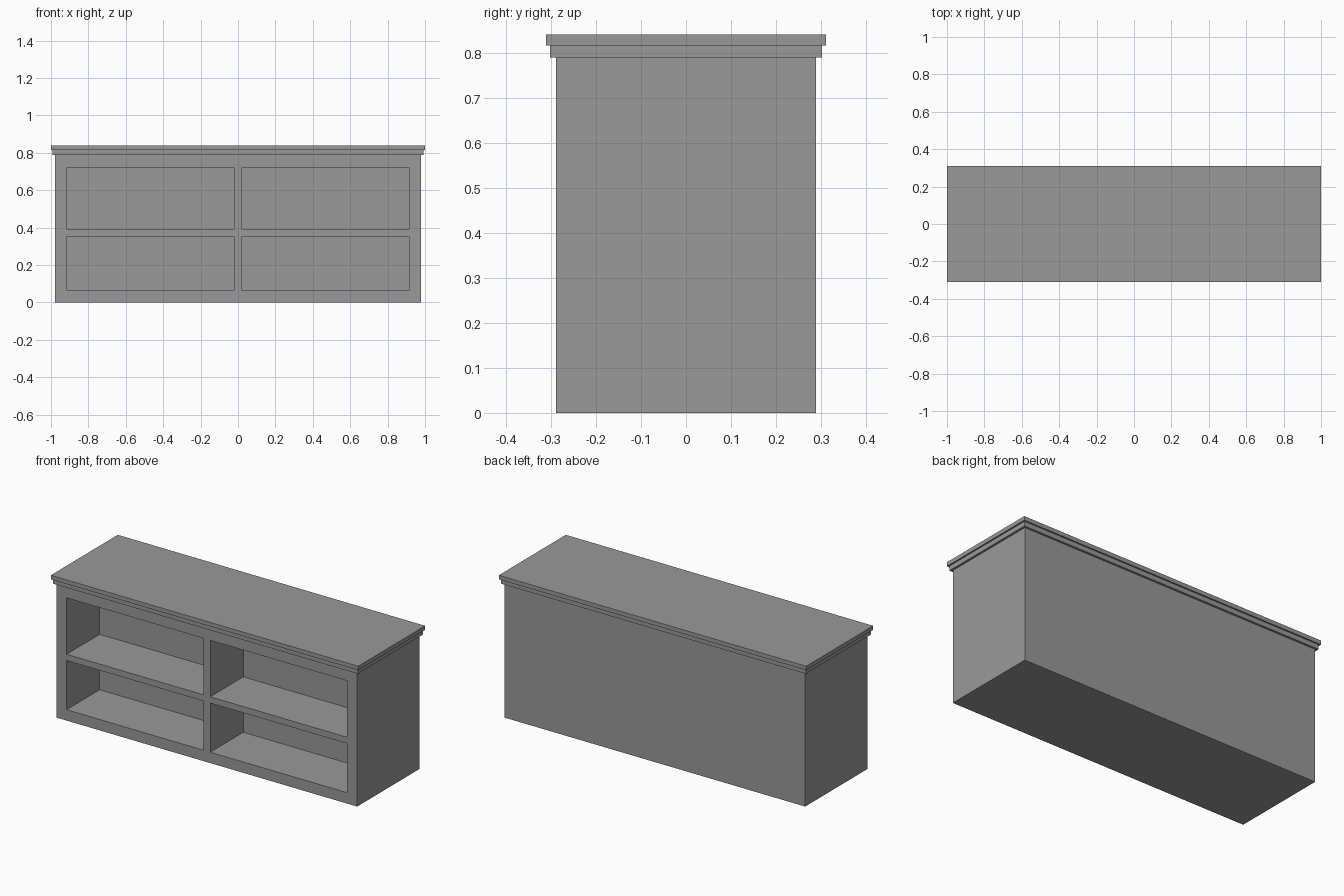
import bpy

cube = bpy.data.objects.get("Cube")
if cube:
    bpy.data.objects.remove(cube, do_unlink=True)

# One plain grey for the whole cabinet
grey = bpy.data.materials.new("plain_grey")
grey.use_nodes = True
grey.diffuse_color = (0.32, 0.32, 0.32, 1)
grey.node_tree.nodes["Principled BSDF"].inputs["Base Color"].default_value = grey.diffuse_color


def box(name, x, y, z):
    """Box spanning the given (low, high) range on each axis."""
    spans = (x, y, z)
    bpy.ops.mesh.primitive_cube_add(size=1, location=[(a + b) / 2 for a, b in spans])
    obj = bpy.context.object
    obj.name = name
    obj.scale = [b - a for a, b in spans]
    bpy.ops.object.transform_apply(location=False, rotation=False, scale=True)
    obj.data.materials.append(grey)
    return obj


W, D = 0.978, 0.289      # half width and half depth of the cabinet body
BODY_TOP = 0.789
BAY_BACK = -D + 0.307

# Cabinet body
body = box("cabinet_body", (-W, W), (-D, D), (0, BODY_TOP))

# Open shelf bays, two columns by two rows, cut into the front
for column, (x0, x1) in {"right": (-0.913, -0.022), "left": (0.022, 0.913)}.items():
    for row, z in {"lower": (0.064, 0.353), "upper": (0.39, 0.722)}.items():
        cutter = box(f"{row}_{column}_bay_cutter", (x0, x1), (-D - 0.1, BAY_BACK), z)
        cutter.hide_render = True
        cut = body.modifiers.new(f"{row}_{column}_bay", "BOOLEAN")
        cut.operation = "DIFFERENCE"
        cut.solver = "EXACT"
        cut.object = cutter
        bpy.context.view_layer.objects.active = body
        bpy.ops.object.modifier_apply(modifier=cut.name)
        bpy.data.objects.remove(cutter, do_unlink=True)

# Stepped top: moulding under a wider slab
for name, lip, z in (("top_moulding", 0.013, (BODY_TOP, 0.816)),
                     ("top_slab", 0.022, (0.816, 0.84))):
    box(name, (-W - lip, W + lip), (-D - lip, D + lip), z)
